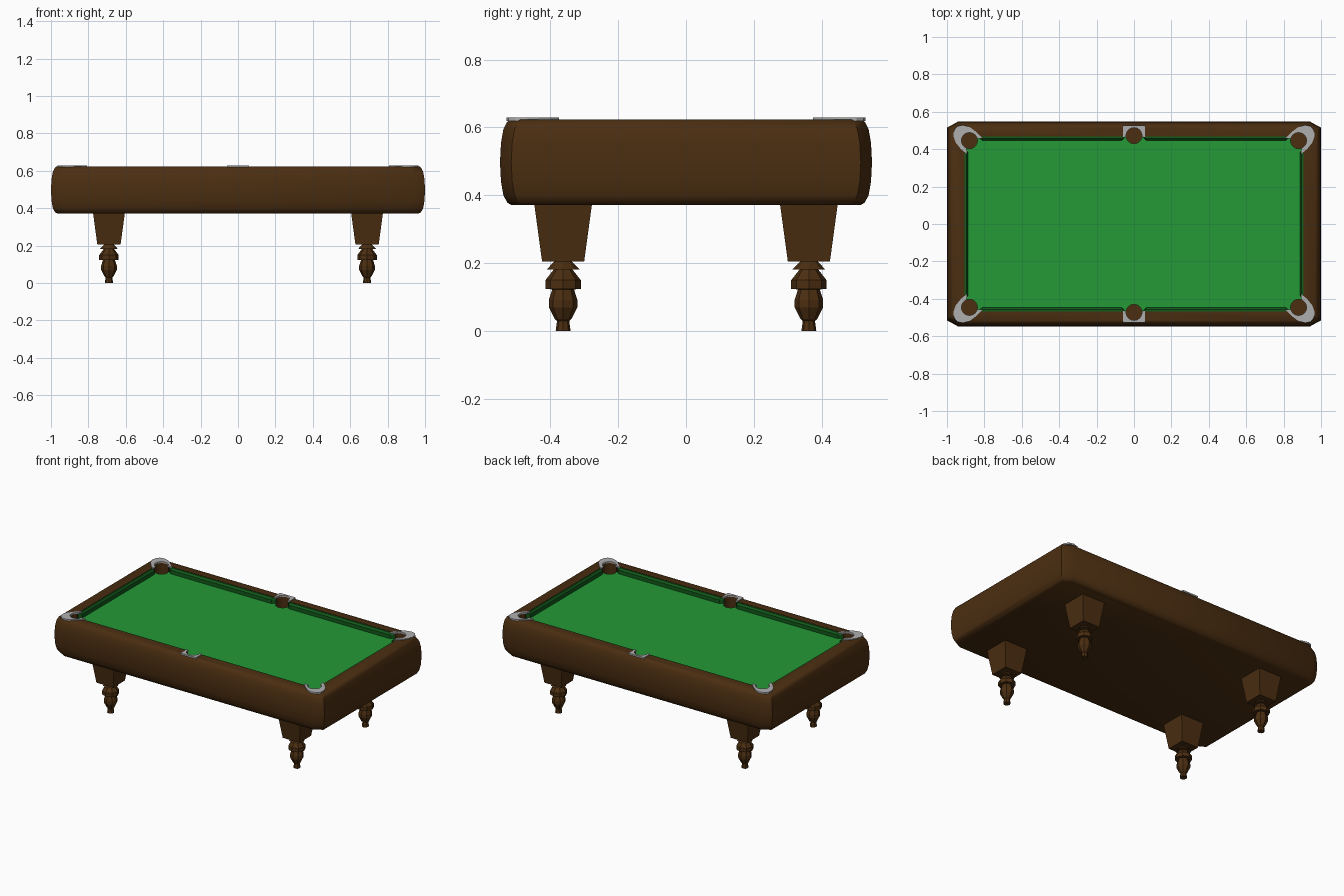
import bpy, bmesh, math

if "Cube" in bpy.data.objects:
    bpy.data.objects.remove(bpy.data.objects["Cube"])

def mat(name, rgb):
    m = bpy.data.materials.new(name)
    m.diffuse_color = (*rgb, 1)
    m.use_nodes = True
    m.node_tree.nodes["Principled BSDF"].inputs["Base Color"].default_value = m.diffuse_color
    return m

WOOD = mat("dark_wood", (0.070, 0.027, 0.0055))
FELT = mat("green_felt", (0.017, 0.32, 0.038))
CUSHION = mat("dark_green_cushion", (0.006, 0.105, 0.010))
METAL = mat("silver_metal", (0.43, 0.43, 0.43))
POCKET = mat("pocket_brown", (0.080, 0.028, 0.010))

def loft(name, stacks, material):
    """Each stack is a list of rings of points, skinned and capped."""
    bm = bmesh.new()
    for rings in stacks:
        vs = [[bm.verts.new(p) for p in r] for r in rings]
        n = len(rings[0])
        for a, b in zip(vs, vs[1:]):
            for i in range(n):
                j = (i + 1) % n
                bm.faces.new((a[i], a[j], b[j], b[i]))
        bm.faces.new(vs[0][::-1])
        bm.faces.new(vs[-1])
    bmesh.ops.recalc_face_normals(bm, faces=bm.faces)
    me = bpy.data.meshes.new(name)
    bm.to_mesh(me)
    bm.free()
    me.materials.append(material)
    ob = bpy.data.objects.new(name, me)
    bpy.context.collection.objects.link(ob)
    return ob

def at(pts, z):
    return [(x, y, z) for x, y in pts]

def rect(hx, hy, cx=0, cy=0):
    return [(cx - hx, cy - hy), (cx + hx, cy - hy), (cx + hx, cy + hy), (cx - hx, cy + hy)]

def circle(cx, cy, r, n):
    return [(cx + r * math.cos(2 * math.pi * i / n), cy + r * math.sin(2 * math.pi * i / n))
            for i in range(n)]

def activate(ob):
    bpy.ops.object.select_all(action='DESELECT')
    bpy.context.view_layer.objects.active = ob
    ob.select_set(True)

def cut(ob, cutter):
    activate(ob)
    mod = ob.modifiers.new("cut", 'BOOLEAN')
    mod.operation, mod.solver, mod.object = 'DIFFERENCE', 'EXACT', cutter
    bpy.ops.object.modifier_apply(modifier=mod.name)

# Sizes
TOP, BED = 0.623, 0.585
OX, OY = 0.905, 0.467            # opening half size
R = 0.043                        # pocket radius
POCKETS = [(sx * 0.88, sy * 0.446) for sx in (-1, 1) for sy in (-1, 1)] + [(0, 0.472), (0, -0.472)]

# Cabinet: rounded sides and clipped corners
def outline(inset):
    hx, hy = 1 - inset, 0.548 - inset
    return [(hx - .06, -hy), (hx, -hy + .033), (hx, hy - .033), (hx - .06, hy),
            (-hx + .06, hy), (-hx, hy - .033), (-hx, -hy + .033), (-hx + .06, -hy)]

profile = [(.035, .371), (.022, .378), (.010, .400), (.003, .440), (0, .497),
           (.003, .555), (.010, .594), (.020, .615), (.030, TOP)]
cabinet = loft("cabinet", [[at(outline(i), z) for i, z in profile]], WOOD)
activate(cabinet)
bpy.ops.object.shade_smooth_by_angle(angle=math.radians(50))

# Playing bed
bed = loft("playing_bed", [[at(rect(OX - .0005, OY - .0005), BED - .006), at(rect(OX - .0005, OY - .0005), BED)]], FELT)

# Cut the recess and the six pockets
recess = loft("recess_cutter", [[at(rect(OX, OY), BED - .004), at(rect(OX, OY), .70)]], WOOD)
holes = loft("pocket_cutter", [[at(circle(x, y, R, 20), .53), at(circle(x, y, R, 20), .71)]
                               for x, y in POCKETS], POCKET)
cut(cabinet, recess)
cut(cabinet, holes)
cut(bed, holes)

# Six cushions with a sloped top and angled ends
def long_cushion(sx, sy):
    def ring(inner, z):
        return [(sx * x, sy * y, z) for x, y in
                ((.045, OY), (.835, OY), (.812, inner), (.064, inner))]
    return [ring(.447, BED - .001), ring(.447, .610), ring(.457, .621)]

def end_cushion(sx):
    def ring(inner, z):
        return [(sx * x, y, z) for x, y in
                ((OX, -.402), (OX, .402), (inner, .382), (inner, -.382))]
    return [ring(.887, BED - .001), ring(.887, .610), ring(.896, .621)]

loft("cushions", [long_cushion(sx, sy) for sx in (-1, 1) for sy in (-1, 1)]
     + [end_cushion(-1), end_cushion(1)], CUSHION)

# Metal pocket trim: corner crescents and side plates
corner = [(.893, .374), (.925, .400), (.953, .435), (.966, .470), (.962, .502), (.945, .523),
          (.915, .529), (.880, .520), (.845, .493), (.807, .456), (.845, .456)]
corner += [(.88 + R * math.cos(math.radians(a)), .446 + R * math.sin(math.radians(a)))
           for a in range(160, -71, -23)]
side = [(.058, .464), (.058, .527), (-.058, .527), (-.058, .464)]
side += [(R * math.cos(math.radians(a)), .472 + R * math.sin(math.radians(a)))
         for a in range(190, -11, -20)]
trim = [[[(sx * x, sy * y, z) for x, y in corner] for z in (TOP - .004, TOP + .006)]
        for sx in (-1, 1) for sy in (-1, 1)]
trim += [[[(x, sy * y, z) for x, y in side] for z in (TOP - .004, TOP + .006)] for sy in (-1, 1)]
loft("pocket_trim", trim, METAL)

# Legs: tapered square block above a turned foot
turned = [(.022, 0), (.018, .030), (.024, .035), (.042, .070), (.042, .092), (.032, .123),
          (.052, .124), (.052, .150), (.028, .181), (.048, .182), (.024, .207)]
for sx, fx in ((-1, "left"), (1, "right")):
    for sy, fy in ((-1, "front"), (1, "back")):
        cx, cy = sx * .69, sy * .362
        block = [at(rect(.062, .062, cx, cy), .205), at(rect(.085, .085, cx, cy), .374)]
        foot = [at(circle(cx, cy, r, 8), z) for r, z in turned]
        loft(f"{fy}_{fx}_leg", [block, foot], WOOD)

# Remove the cutters
for ob in (recess, holes):
    bpy.data.objects.remove(ob)
